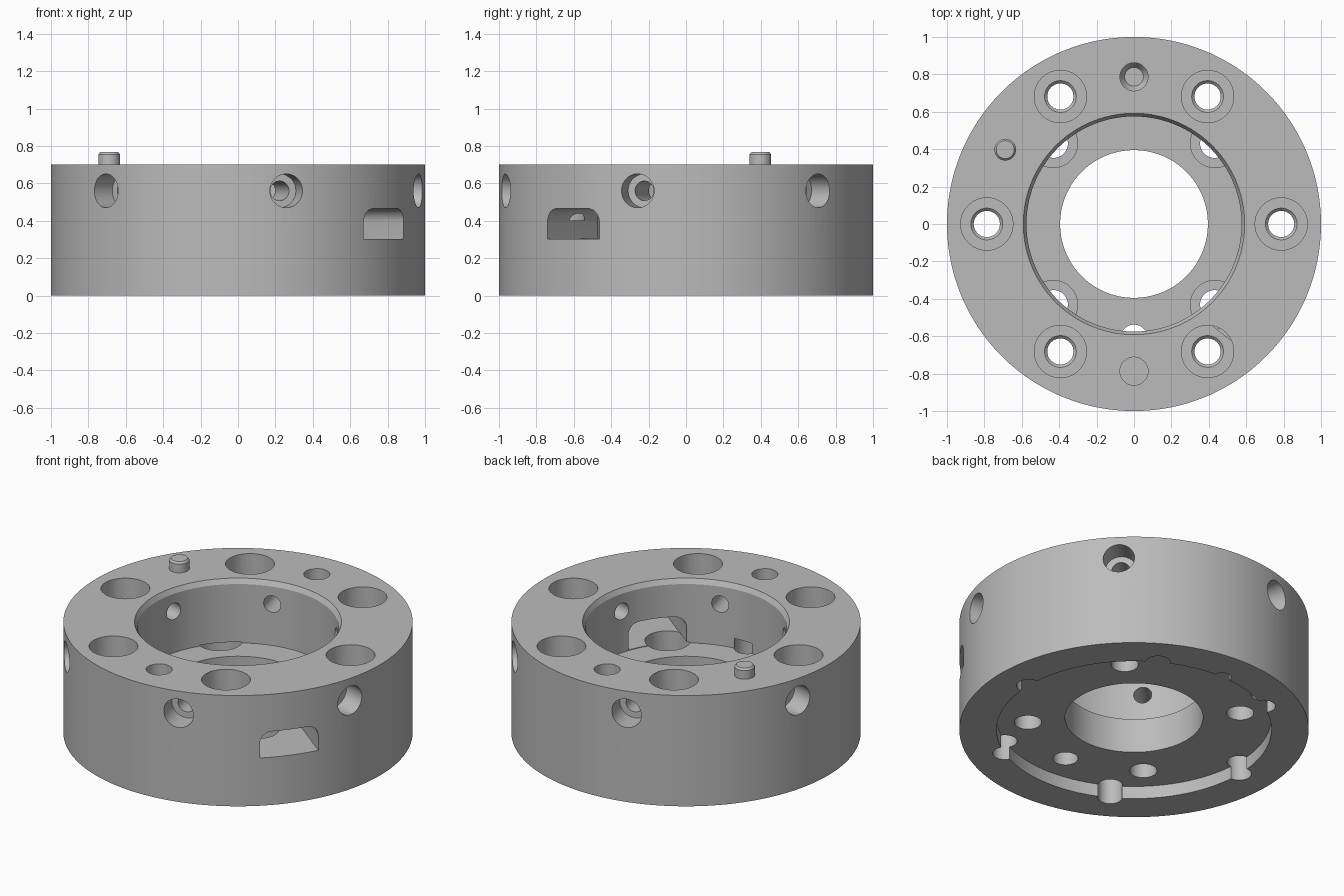
import bpy, bmesh, math
from mathutils import Matrix, Vector

if "Cube" in bpy.data.objects:
    bpy.data.objects.remove(bpy.data.objects["Cube"])

steel = bpy.data.materials.new("grey steel")
steel.use_nodes = True
GREY = (0.5, 0.5, 0.5, 1)
steel.diffuse_color = GREY
steel.node_tree.nodes["Principled BSDF"].inputs["Base Color"].default_value = GREY


def make_object(name, bm):
    bmesh.ops.recalc_face_normals(bm, faces=bm.faces)
    mesh = bpy.data.meshes.new(name)
    bm.to_mesh(mesh)
    bm.free()
    mesh.materials.append(steel)
    obj = bpy.data.objects.new(name, mesh)
    bpy.context.collection.objects.link(obj)
    return obj


def lathe(name, profile, matrix=Matrix(), steps=48, closed=False):
    """Revolve (radius, height) points; open profiles get flat end caps."""
    bm = bmesh.new()
    rings = []
    for r, z in profile:
        ring = []
        for i in range(steps):
            a = math.tau * (i + 0.5) / steps
            ring.append(bm.verts.new((r * math.cos(a), r * math.sin(a), z)))
        rings.append(ring)
    pairs = list(zip(rings, rings[1:]))
    if closed:
        pairs.append((rings[-1], rings[0]))
    else:
        bm.faces.new(rings[0])
        bm.faces.new(rings[-1])
    for low, high in pairs:
        for i in range(steps):
            j = (i + 1) % steps
            bm.faces.new((low[i], low[j], high[j], high[i]))
    bm.transform(matrix)
    return make_object(name, bm)


def at(radius, degrees):
    a = math.radians(degrees)
    return Matrix.Translation((radius * math.cos(a), radius * math.sin(a), 0))


# Main ring: stepped bore, chamfered top lip, shallow recess underneath
TOP, FLOOR, RECESS, PITCH = 0.7, 0.298, 0.08, 0.787
body = lathe("ring_body", [(0.395, RECESS), (PITCH, RECESS), (PITCH, 0), (1, 0), (1, TOP),
                           (0.592, TOP), (0.575, 0.67), (0.575, FLOOR), (0.395, FLOOR)],
             steps=144, closed=True)
cutters = []

# Six counterbored bolt holes through the flange
for k in range(6):
    cutters.append(lathe("bolt_hole", [(0.07, -0.1), (0.07, 0.385), (0.085, 0.4),
                                       (0.14, 0.4), (0.14, 0.8)], at(PITCH, 60 * k)))

# Six stepped radial holes through the side wall
for k in range(6):
    turn = Matrix.Rotation(math.radians(60 * k + 45), 4, "Z")
    lie = Matrix.Translation((0, 0, 0.56)) @ turn @ Matrix.Rotation(math.pi / 2, 4, "Y")
    cutters.append(lathe("radial_hole", [(0.052, 0.45), (0.052, 0.86),
                                         (0.09, 0.86), (0.09, 1.1)], lie))

# Counterbored holes in the bore floor, and one plain one at the front
for k in range(4):
    cutters.append(lathe("floor_hole", [(0.078, -0.1), (0.078, 0.17), (0.13, 0.17),
                                        (0.13, 0.304)], at(0.61, 90 * k + 45)))
cutters.append(lathe("floor_pin_hole", [(0.072, -0.1), (0.072, 0.36)], at(0.61, -90)))

# Dowel holes in the top face and a small one below
cutters.append(lathe("front_dowel_hole", [(0.075, 0.5), (0.075, 0.8)], at(PITCH, -90)))
cutters.append(lathe("back_dowel_hole", [(0.05, 0.48), (0.075, 0.52), (0.075, 0.8)], at(PITCH, 90)))
cutters.append(lathe("lower_dowel_hole", [(0.05, -0.1), (0.05, 0.15)], at(PITCH, 90)))

# Side slot with rounded upper corners
half, low, high, fillet = 0.175, 0.302, 0.465, 0.07
outline = [(-half, low), (half, low)]
for side, start in ((1, 0), (-1, 90)):
    for i in range(9):
        a = math.radians(start + i * 11.25)
        outline.append((side * (half - fillet) + fillet * math.cos(a),
                        high - fillet + fillet * math.sin(a)))
bm = bmesh.new()
face = bm.faces.new([bm.verts.new((0.45, y, z)) for y, z in outline])
new = bmesh.ops.extrude_face_region(bm, geom=[face])["geom"]
bmesh.ops.translate(bm, vec=Vector((0.7, 0, 0)),
                    verts=[v for v in new if isinstance(v, bmesh.types.BMVert)])
bm.transform(Matrix.Rotation(math.radians(-37.7), 4, "Z"))
cutters.append(make_object("slot", bm))

# Cut everything out of the ring
bpy.context.view_layer.objects.active = body
for cutter in cutters:
    mod = body.modifiers.new("cut", "BOOLEAN")
    mod.operation, mod.solver, mod.object = "DIFFERENCE", "EXACT", cutter
    bpy.ops.object.modifier_apply(modifier=mod.name)
    bpy.data.objects.remove(cutter)

# Chamfered locating pin standing on the top face
pin = lathe("locating_pin", [(0.058, 0.6), (0.058, 0.755), (0.048, 0.767)], at(0.795, 150))

for obj in (body, pin):
    bpy.ops.object.select_all(action="DESELECT")
    obj.select_set(True)
    bpy.context.view_layer.objects.active = obj
    bpy.ops.object.shade_smooth_by_angle(angle=math.radians(25))
